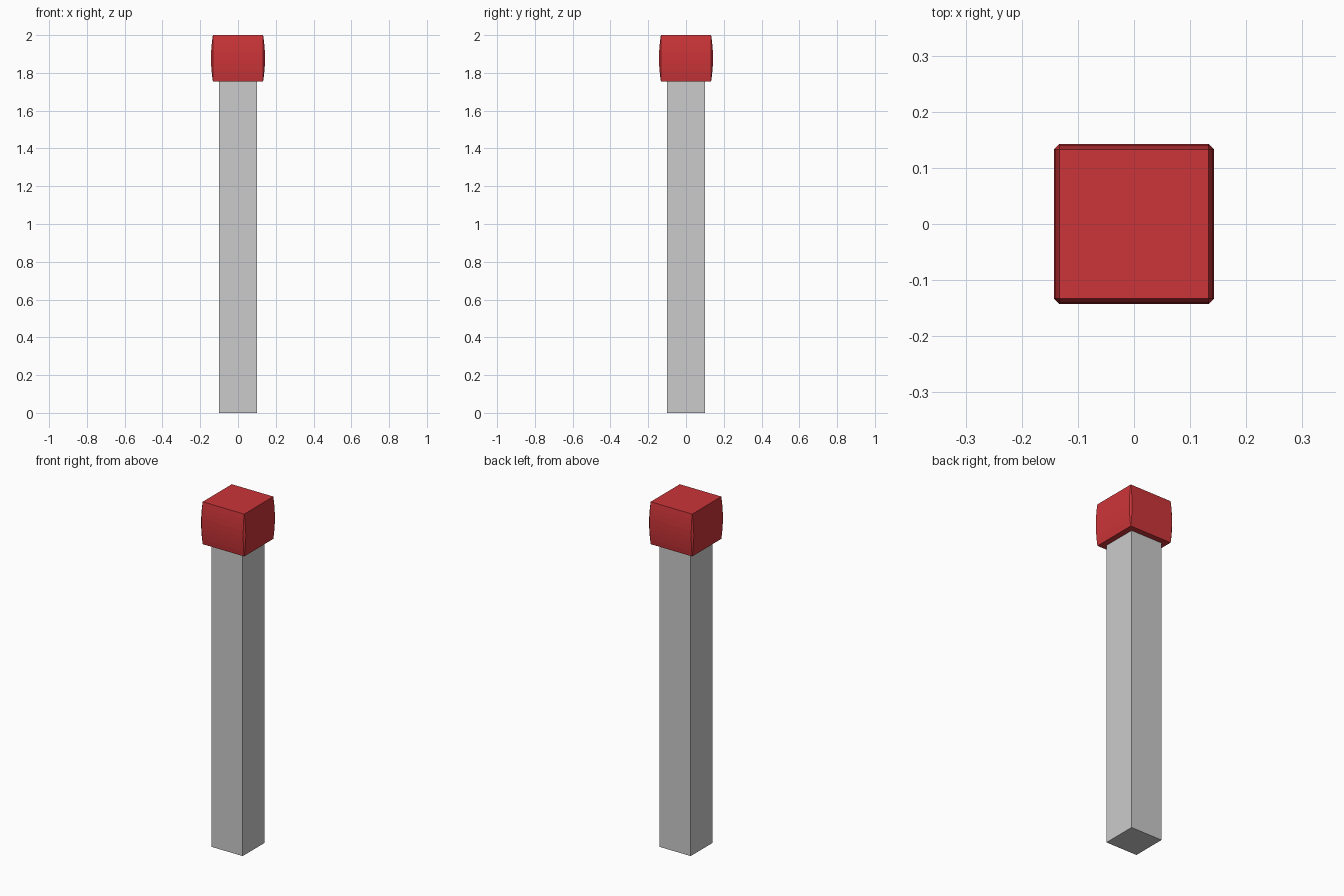
import bpy, bmesh

if "Cube" in bpy.data.objects:
    bpy.data.objects.remove(bpy.data.objects["Cube"])

SHAFT_HALF = 0.1
HEAD_HALF = 0.133
BULGE = 0.01
Z0, Z1 = 1.755, 2.0
STEPS = 8


def finish(name, bm):
    bmesh.ops.recalc_face_normals(bm, faces=bm.faces)
    mesh = bpy.data.meshes.new(name)
    bm.to_mesh(mesh)
    bm.free()
    obj = bpy.data.objects.new(name, mesh)
    bpy.context.collection.objects.link(obj)
    return obj


# Square stick
bm = bmesh.new()
bmesh.ops.create_cube(bm, size=1)
bmesh.ops.scale(bm, vec=(SHAFT_HALF * 2, SHAFT_HALF * 2, Z0), verts=bm.verts)
bmesh.ops.translate(bm, vec=(0, 0, Z0 / 2), verts=bm.verts)
finish("stick", bm)

# Head: stacked rings whose four sides bow outwards, leaving lens-shaped corners
bm = bmesh.new()
rings = []
for i in range(STEPS + 1):
    t = i / STEPS
    a, b = HEAD_HALF, HEAD_HALF + BULGE * 4 * t * (1 - t)
    z = Z0 + (Z1 - Z0) * t
    pts = [(b, -a), (b, a), (a, b), (-a, b), (-b, a), (-b, -a), (-a, -b), (a, -b)]
    rings.append([bm.verts.new((x, y, z)) for x, y in pts])
for lo, hi in zip(rings, rings[1:]):
    for k in range(8):
        n = (k + 1) % 8
        bm.faces.new((lo[k], lo[n], hi[n], hi[k]))
# Flat caps; the corner points coincide at both ends and are merged
bm.faces.new(rings[0][::-1])
bm.faces.new(rings[-1])
bmesh.ops.remove_doubles(bm, verts=bm.verts, dist=0.0001)
head = finish("head", bm)

red = bpy.data.materials.new("red")
red.diffuse_color = (0.6, 0.035, 0.04, 1)
red.use_nodes = True
red.node_tree.nodes["Principled BSDF"].inputs["Base Color"].default_value = red.diffuse_color
head.data.materials.append(red)
